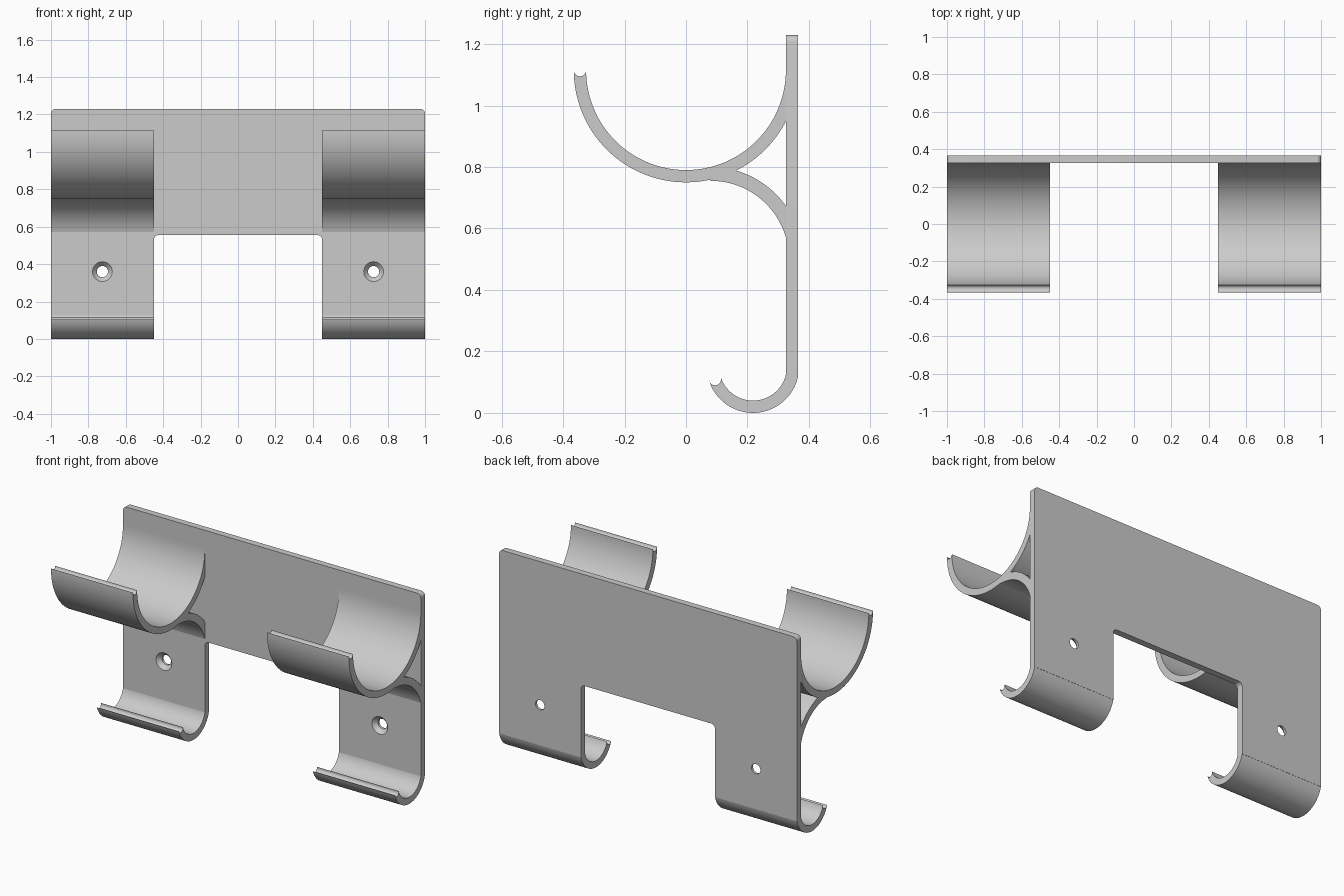
import bpy, bmesh
from math import sin, cos, pi, radians
from mathutils import Matrix

old = bpy.data.objects.get("Cube")
if old:
    bpy.data.objects.remove(old, do_unlink=True)

grey = bpy.data.materials.new("plain_grey")
grey.use_nodes = True
colour = (0.6, 0.6, 0.6, 1)
grey.diffuse_color = colour
grey.node_tree.nodes["Principled BSDF"].inputs["Base Color"].default_value = colour

PLATE_FRONT, PLATE_BACK = 0.325, 0.365
ARM_INNER, ARM_OUTER = 0.45, 1.0


def finish(name, bm):
    bmesh.ops.recalc_face_normals(bm, faces=bm.faces)
    mesh = bpy.data.meshes.new(name)
    bm.to_mesh(mesh)
    bm.free()
    mesh.materials.append(grey)
    obj = bpy.data.objects.new(name, mesh)
    bpy.context.collection.objects.link(obj)
    return obj


def activate(obj):
    bpy.ops.object.select_all(action='DESELECT')
    obj.select_set(True)
    bpy.context.view_layer.objects.active = obj


def smooth(obj):
    activate(obj)
    bpy.ops.object.shade_smooth_by_angle(angle=radians(30))


def prism(points, shift):
    """Solid made by sweeping a flat outline along a vector."""
    bm = bmesh.new()
    face = bm.faces.new([bm.verts.new(p) for p in points])
    new = bmesh.ops.extrude_face_region(bm, geom=[face])["geom"]
    bmesh.ops.translate(bm, vec=shift,
                        verts=[v for v in new if isinstance(v, bmesh.types.BMVert)])
    return bm


def arc(cy, cz, r, a0, a1, n):
    steps = [radians(a0 + (a1 - a0) * i / n) for i in range(n + 1)]
    return [(cy + r * cos(a), cz + r * sin(a)) for a in steps]


def band(cy, cz, inner, outer, a0, a1, n=48, round_tip=False):
    """Outline of a curved strip, with an optional round tip at its start."""
    pts = arc(cy, cz, outer, a0, a1, n) + arc(cy, cz, inner, a1, a0, n)
    if round_tip:
        mid, half = (inner + outer) / 2, (outer - inner) / 2
        ty, tz = arc(cy, cz, mid, a0, a0, 1)[0]
        pts += arc(ty, tz, half, a0 - 180, a0 - 360, 12)[1:-1]
    return pts


# Back plate with a notch between the two legs
half_plate = [(ARM_INNER, 0.555), (ARM_INNER, 0.115), (ARM_OUTER, 0.115), (ARM_OUTER, 1.23)]
outline = half_plate + [(-x, z) for x, z in reversed(half_plate)]
bm = prism([(x, PLATE_FRONT, z) for x, z in outline], (0, PLATE_BACK - PLATE_FRONT, 0))
corners = [e for e in bm.edges
           if abs(e.verts[0].co.y - e.verts[1].co.y) > 0.01 and e.verts[0].co.z > 0.5]
bmesh.ops.bevel(bm, geom=corners, offset=0.025, segments=6, profile=0.5, affect='EDGES')
plate = finish("back_plate", bm)

# Countersunk screw holes
for side in (-1, 1):
    bm = bmesh.new()
    lay = Matrix.Translation((side * 0.725, 0, 0.36)) @ Matrix.Rotation(-pi / 2, 4, 'X')
    rings = []
    for y, r in ((0.30, 0.053), (PLATE_FRONT, 0.053), (0.35, 0.03), (0.40, 0.03)):
        rings.append([bm.verts.new(lay @ Matrix.Translation((0, 0, y)) @
                      Matrix.Rotation(2 * pi * i / 32, 4, 'Z') @ Matrix.Translation((r, 0, 0))
                      .to_translation()) for i in range(32)])
    for a, b in zip(rings, rings[1:]):
        for i in range(32):
            j = (i + 1) % 32
            bm.faces.new((a[i], a[j], b[j], b[i]))
    bm.faces.new(rings[0])
    bm.faces.new(rings[-1])
    cutter = finish("screw_hole_cutter", bm)
    cutter.hide_render = True
    cut = plate.modifiers.new("screw_hole", 'BOOLEAN')
    cut.operation, cut.solver, cut.object = 'DIFFERENCE', 'EXACT', cutter
    activate(plate)
    bpy.ops.object.modifier_apply(modifier=cut.name)
    bpy.data.objects.remove(cutter, do_unlink=True)
smooth(plate)

# Cradle, curved brace and lower hook on each side; ends are trimmed inside the plate
parts = {
    "cradle": (band(0, 1.115, 0.325, 0.365, 180, 360, 64, True), 0.33),
    "brace": (band(0.08, 0.5, 0.255, 0.30, 90, 10, 32), 0.33),
    "lower_hook": (band(0.218, 0.15, 0.11, 0.15, 198, 347, 40, True), PLATE_BACK),
}
for label, side in (("left", 1), ("right", -1)):
    for part, (profile, limit) in parts.items():
        points = [(side * ARM_INNER, min(y, limit), z) for y, z in profile]
        bm = prism(points, (side * (ARM_OUTER - ARM_INNER), 0, 0))
        smooth(finish(f"{label}_{part}", bm))
